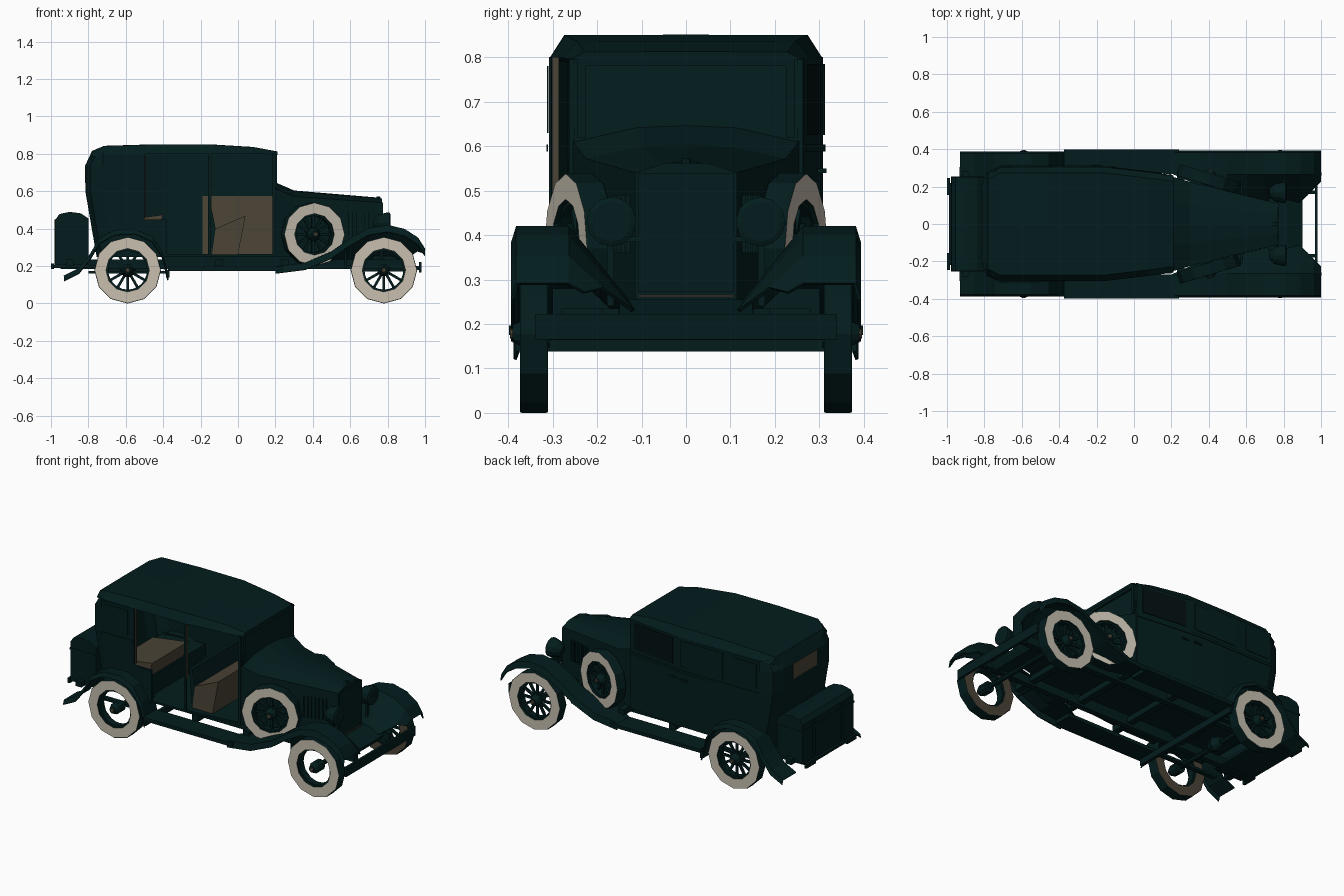
import bpy, bmesh, math
from mathutils import Matrix, Vector

if "Cube" in bpy.data.objects:
    bpy.data.objects.remove(bpy.data.objects["Cube"])


def material(name, color):
    m = bpy.data.materials.new(name)
    m.use_nodes = True
    m.diffuse_color = (*color, 1)
    m.node_tree.nodes["Principled BSDF"].inputs["Base Color"].default_value = (*color, 1)
    return m


GREEN = material("dark green paint", (0.001, 0.012, 0.0125))
BLACK = material("shaded glass", (0.0005, 0.005, 0.005))
CREAM = material("cream sidewall", (0.57, 0.52, 0.43))
BROWN = material("brown leather", (0.07, 0.057, 0.037))


def build(name, bm, mats=(GREEN,), thick=0):
    bmesh.ops.recalc_face_normals(bm, faces=bm.faces)
    me = bpy.data.meshes.new(name)
    bm.to_mesh(me)
    bm.free()
    ob = bpy.data.objects.new(name, me)
    bpy.context.collection.objects.link(ob)
    for m in mats:
        me.materials.append(m)
    if thick:
        s = ob.modifiers.new("thickness", "SOLIDIFY")
        s.thickness, s.offset = thick, 0
    return ob


def box(name, lo, hi, mat=GREEN):
    bm = bmesh.new()
    lo, hi = Vector(lo), Vector(hi)
    size = hi - lo
    bmesh.ops.create_cube(bm, size=1, matrix=Matrix.Translation((lo + hi) / 2) @ Matrix.Diagonal((*size, 1)))
    return build(name, bm, (mat,))


def loft(name, sections, caps=False, thick=0, closed=False, mat=GREEN):
    bm = bmesh.new()
    rows = [[bm.verts.new(p) for p in s] for s in sections]
    n = len(rows[0])
    for a, b in zip(rows, rows[1:]):
        for i in range(n if closed else n - 1):
            j = (i + 1) % n
            bm.faces.new((a[i], a[j], b[j], b[i]))
    if caps:
        bm.faces.new(rows[0])
        bm.faces.new(rows[-1])
    return build(name, bm, (mat,), thick)


def extrude_y(name, profile, y0, y1, mat=GREEN):
    return loft(name, [[(x, y, z) for x, z in profile] for y in (y0, y1)], True, closed=True, mat=mat)


def add_lathe(bm, profile, n, slots=None):
    """Spin (radius, y) pairs about the y axis."""
    rings = [[bm.verts.new((r * math.cos(t), y, r * math.sin(t)))
              for t in (math.tau * k / n for k in range(n))] for r, y in profile]
    for s, (a, b) in enumerate(zip(rings, rings[1:])):
        for i in range(n):
            f = bm.faces.new((a[i], a[i - 1], b[i - 1], b[i]))
            f.material_index = slots[s] if slots else 0
    if not slots:
        bm.faces.new(rings[0])
        bm.faces.new(rings[-1])


def lathe(name, profile, n, matrix, mat=GREEN):
    bm = bmesh.new()
    add_lathe(bm, profile, n)
    ob = build(name, bm, (mat,))
    ob.matrix_world = matrix
    return ob


def wheel(name, x, y, z, radius, turn=0, spokes=12):
    # tyre with cream outer and brown inner wall, rim, spokes and hub
    side = 1 if y > 0 else -1
    h, inner = 0.032, radius * 0.65
    bm = bmesh.new()
    add_lathe(bm, [(inner, -h), (radius - 0.002, -h), (radius, -0.028), (radius, 0.028),
                   (radius - 0.002, h), (inner, h), (inner, -h)], 12, [2, 0, 0, 0, 1, 0])
    add_lathe(bm, [(inner, -0.02), (inner, 0.02), (inner - 0.012, 0.02),
                   (inner - 0.012, -0.02), (inner, -0.02)], 24, [0] * 4)
    add_lathe(bm, [(0.034, -0.035), (0.034, 0.02), (0.02, 0.048)], 10)
    for k in range(spokes):
        m = Matrix.Rotation(math.tau * k / spokes, 4, "Y") @ Matrix.Translation((inner / 2, 0, 0))
        bmesh.ops.create_cube(bm, size=1, matrix=m @ Matrix.Diagonal((inner - 0.005, 0.012, 0.014, 1)))
    ob = build(name, bm, (GREEN, CREAM, BROWN))
    place = Matrix.Translation((x, y, z)) @ Matrix.Rotation(turn, 4, "Z") @ Matrix.Diagonal((1, side, 1, 1))
    ob.matrix_world = place
    lathe(name + "_cap", [(0.014, 0.045), (0.01, 0.054)], 8, place, BROWN)


# cabin plan: half width along the length
def half_width(x):
    return 0.302 if x < -0.2 else 0.302 - 0.045 * (x + 0.2) / 0.4


# cabin walls: plan outline by height bands, right doors left open
stations = [0.2, 0.185, -0.145, -0.16, -0.38, -0.5, -0.72]
half = [(x, half_width(x)) for x in stations] + [(-0.785, 0.27), (-0.81, 0.2)]
plan = half + [(x, -y) for x, y in reversed(half)]
levels = [0.25, 0.32, 0.45, 0.6, 0.74, 0.8]
bm = bmesh.new()


def wall_point(x, y, z):
    tuck = 0.06 * max(0, (0.6 - z) / 0.35) if x < -0.7 else 0
    crown = 0.035 * max(0, (z - 0.74) / 0.06) if x < -0.75 else 0
    return bm.verts.new((x + tuck + crown, y, z))


grid = [[wall_point(x, y, z) for x, y in plan] for z in levels]
for r in range(len(levels) - 1):
    for c in range(len(plan) - 1):
        (xa, ya), (xb, yb) = plan[c], plan[c + 1]
        mid = (xa + xb) / 2
        doorway = ya < 0 and yb < 0 and (-0.5 < mid < -0.16 or -0.145 < mid < 0.185)
        if doorway and not (mid < -0.38 and r < 2):
            continue
        bm.faces.new((grid[r][c], grid[r][c + 1], grid[r + 1][c + 1], grid[r + 1][c]))
bmesh.ops.delete(bm, geom=[v for v in bm.verts if not v.link_faces], context="VERTS")
build("cabin_walls", bm, thick=0.012)

# roof with chamfered rails
roof = [(-0.806, 0.2, 0.745, 0.76), (-0.78, 0.272, 0.785, 0.815), (-0.715, 0.306, 0.795, 0.842), (-0.45, 0.306, 0.80, 0.85),
        (-0.15, 0.304, 0.80, 0.85), (0.08, 0.277, 0.80, 0.836), (0.21, 0.26, 0.795, 0.812)]
loft("roof", [[(x, -w, z), (x, -w + 0.032, t), (x, 0, t + 0.001), (x, w - 0.032, t), (x, w, z)]
              for x, w, z, t in roof], True, closed=True)

# windscreen
loft("windscreen", [[(0.2, -0.252, 0.6), (0.2, 0.252, 0.6)], [(0.19, -0.255, 0.8), (0.19, 0.255, 0.8)]], thick=0.01)
for y in (-0.245, 0.225):
    box("screen_post", (0.19, y, 0.62), (0.208, y + 0.02, 0.8))
box("screen_rail", (0.19, -0.24, 0.78), (0.208, 0.24, 0.8))


# window and door details that follow the wall surface
def side_plate(name, x0, x1, z0, z1, side, mat, gap=0.009):
    loft(name, [[(x, side * (half_width(x) + gap), z) for x in (x0, x1)] for z in (z0, z1)], thick=0.004, mat=mat)


side_plate("front_window", -0.12, 0.165, 0.625, 0.785, 1, BLACK)
for side in (-1, 1):
    side_plate("quarter_window", -0.7, -0.54, 0.63, 0.78, side, GREEN)
    side_plate("quarter_belt", -0.72, -0.5, 0.588, 0.604, side, GREEN, 0.01)
side_plate("rear_window", -0.47, -0.18, 0.625, 0.785, 1, GREEN)
side_plate("door_belt", -0.5, -0.2, 0.588, 0.604, 1, GREEN, 0.01)
side_plate("front_door_belt", -0.2, 0.2, 0.588, 0.604, 1, GREEN, 0.01)
side_plate("front_door_trim", -0.19, 0.188, 0.265, 0.575, 1, BROWN, -0.012)
for x in (-0.496, -0.146):
    box("door_post_trim", (x, -0.3, 0.46), (x + 0.004, -0.286, 0.8), BROWN)
for x in (-0.12, -0.2):
    box("door_handle", (x - 0.025, half_width(x), 0.54), (x + 0.025, half_width(x) + 0.014, 0.55))
box("back_window", (-0.819, -0.115, 0.645), (-0.812, 0.115, 0.738), BROWN)

# floor and seats
loft("floor", [[(x, -half_width(x), 0.255), (x, half_width(x), 0.255)] for x in (-0.74, -0.2, 0.2)], thick=0.012)
extrude_y("front_seat", [(-0.14, 0.26), (0.0, 0.26), (0.04, 0.47), (-0.12, 0.40)], -0.25, 0.25, BROWN)
extrude_y("front_seat_back", [(-0.14, 0.26), (-0.12, 0.4), (-0.14, 0.5), (-0.16, 0.5)], -0.25, 0.25)
box("rear_seat_base", (-0.7, -0.28, 0.26), (-0.42, 0.28, 0.38))
extrude_y("rear_seat", [(-0.66, 0.38), (-0.43, 0.38), (-0.4, 0.475), (-0.64, 0.44)], -0.27, 0.08, BROWN)

# bonnet and scuttle
hood = [(0.19, 0.257, 0.615, 0.652), (0.3, 0.225, 0.572, 0.604), (0.75, 0.114, 0.54, 0.566)]
loft("bonnet", [[(x, -w, 0.25), (x, -w, s), (x, -w * 0.45, t - 0.005), (x, 0, t),
                 (x, w * 0.45, t - 0.005), (x, w, s), (x, w, 0.25)] for x, w, s, t in hood], True, closed=True)
for side in (-1, 1):
    for k in range(7):
        x = 0.56 + k * 0.022
        y = side * (0.225 - (x - 0.3) * 0.247)
        box("bonnet_louvre", (x, y - 0.006, 0.36), (x + 0.008, y + 0.006, 0.49))

# radiator
shell = [(-0.115, 0.255), (-0.115, 0.54), (-0.05, 0.562), (0.05, 0.562), (0.115, 0.54), (0.115, 0.255)]
loft("radiator_shell", [[(x, y, z) for y, z in shell] for x in (0.735, 0.77)], True, closed=True)
box("radiator_core", (0.768, -0.108, 0.272), (0.774, 0.108, 0.54))
box("radiator_base_strip", (0.768, -0.108, 0.261), (0.774, 0.108, 0.265), BROWN)
lathe("radiator_cap", [(0.012, 0), (0.01, 0.012)], 8,
      Matrix.Translation((0.75, 0, 0.56)) @ Matrix.Rotation(math.pi / 2, 4, "X"))

# wings: x, crown height, inner edge y and z
front_wing = [(0.2, 0.195, 0.27, 0.195), (0.36, 0.215, 0.2, 0.215), (0.5, 0.275, 0.17, 0.225), (0.6, 0.345, 0.14, 0.225),
              (0.7, 0.40, 0.12, 0.225), (0.8, 0.417, 0.11, 0.225), (0.89, 0.395, 0.12, 0.23),
              (0.96, 0.35, 0.19, 0.28), (0.998, 0.29, 0.23, 0.27)]
rear_wing = [(-0.93, 0.145), (-0.85, 0.185), (-0.79, 0.26), (-0.74, 0.345), (-0.66, 0.39),
             (-0.55, 0.395), (-0.46, 0.355), (-0.405, 0.27), (-0.375, 0.15)]
for side in (-1, 1):
    loft("front_wing", [[(x, side * 0.39, z - 0.035), (x, side * 0.38, z), (x, side * max(0.265, yi), z),
                         (x, side * yi, zi)] for x, z, yi, zi in front_wing], thick=0.008)
    loft("rear_wing", [[(x, side * 0.385, z - 0.025), (x, side * 0.375, z), (x, side * 0.25, z)]
                       for x, z in rear_wing], thick=0.008)
    s = sorted((side * 0.27, side * 0.398))
    box("running_board", (-0.375, s[0], 0.175), (0.24, s[1], 0.197))
    s = sorted((side * 0.15, side * 0.3))
    box("wing_valance", (0.57, s[0], 0.19), (0.58, s[1], 0.28))

    # wheels and spares: only the left road wheels carry spokes
    count = 12 if side > 0 else 0
    wheel("rear_wheel", -0.59, side * 0.342, 0.178, 0.178, spokes=count)
    wheel("front_wheel", 0.78, side * 0.342, 0.178, 0.178, spokes=count)
    wheel("spare_wheel", 0.4, side * 0.24, 0.37, 0.17, -side * 0.29)

    # chassis rails and dumb irons
    y = side * 0.17
    box("chassis_rail", (-0.95, y - 0.018, 0.185), (0.93, y + 0.018, 0.235))
    box("body_mount", (-0.4, y - 0.018, 0.235), (0.3, y + 0.018, 0.252))
    box("bumper_iron", (0.92, y - 0.01, 0.18), (0.98, y + 0.01, 0.2))
    box("rear_bumper", (-1.0, side * 0.2 - 0.045, 0.185), (-0.985, side * 0.2 + 0.045, 0.215))
    box("rear_spring", (-0.8, side * 0.26 - 0.015, 0.16), (-0.38, side * 0.26 + 0.015, 0.175))

    # headlamps facing forward
    lathe("headlamp", [(0.02, -0.06), (0.045, -0.035), (0.056, 0.01), (0.056, 0.025), (0.045, 0.03)], 12,
          Matrix.Translation((0.785, side * 0.168, 0.43)) @ Matrix.Rotation(-math.pi / 2, 4, "Z"))
    box("headlamp_stem", (0.76, y - 0.008, 0.24), (0.776, y + 0.008, 0.4))

# underside members and axles
for x in (-0.9, -0.45, -0.1, 0.25, 0.6):
    box("cross_member", (x - 0.02, -0.28, 0.2), (x + 0.02, 0.28, 0.235))
box("step_cross_member", (-0.385, -0.385, 0.138), (-0.365, 0.385, 0.178))
for x in (-0.59, 0.78):
    lathe("axle", [(0.014, -0.33), (0.014, 0.33)], 8, Matrix.Translation((x, 0, 0.178)))
lathe("differential", [(0.025, -0.05), (0.045, 0), (0.025, 0.05)], 10, Matrix.Translation((-0.59, 0, 0.185)))
box("headlamp_bar", (0.762, -0.17, 0.385), (0.774, 0.17, 0.397))
extrude_y("front_apron", [(0.72, 0.22), (0.72, 0.255), (0.82, 0.255), (0.9, 0.22), (0.87, 0.18)], -0.15, 0.15)
box("front_bumper", (0.968, -0.34, 0.165), (0.982, 0.34, 0.222))

# luggage trunk and rack
box("luggage_rack", (-0.99, -0.22, 0.19), (-0.76, 0.22, 0.206))
extrude_y("trunk", [(-0.975, 0.206), (-0.975, 0.45), (-0.955, 0.478), (-0.9, 0.49), (-0.84, 0.482),
                    (-0.8, 0.455), (-0.8, 0.206)], -0.25, 0.25)
box("trunk_lid_band", (-0.979, -0.253, 0.4), (-0.8, 0.253, 0.412))
for y in (-0.14, 0.14):
    box("trunk_strap", (-0.98, y - 0.012, 0.206), (-0.97, y + 0.012, 0.45))
